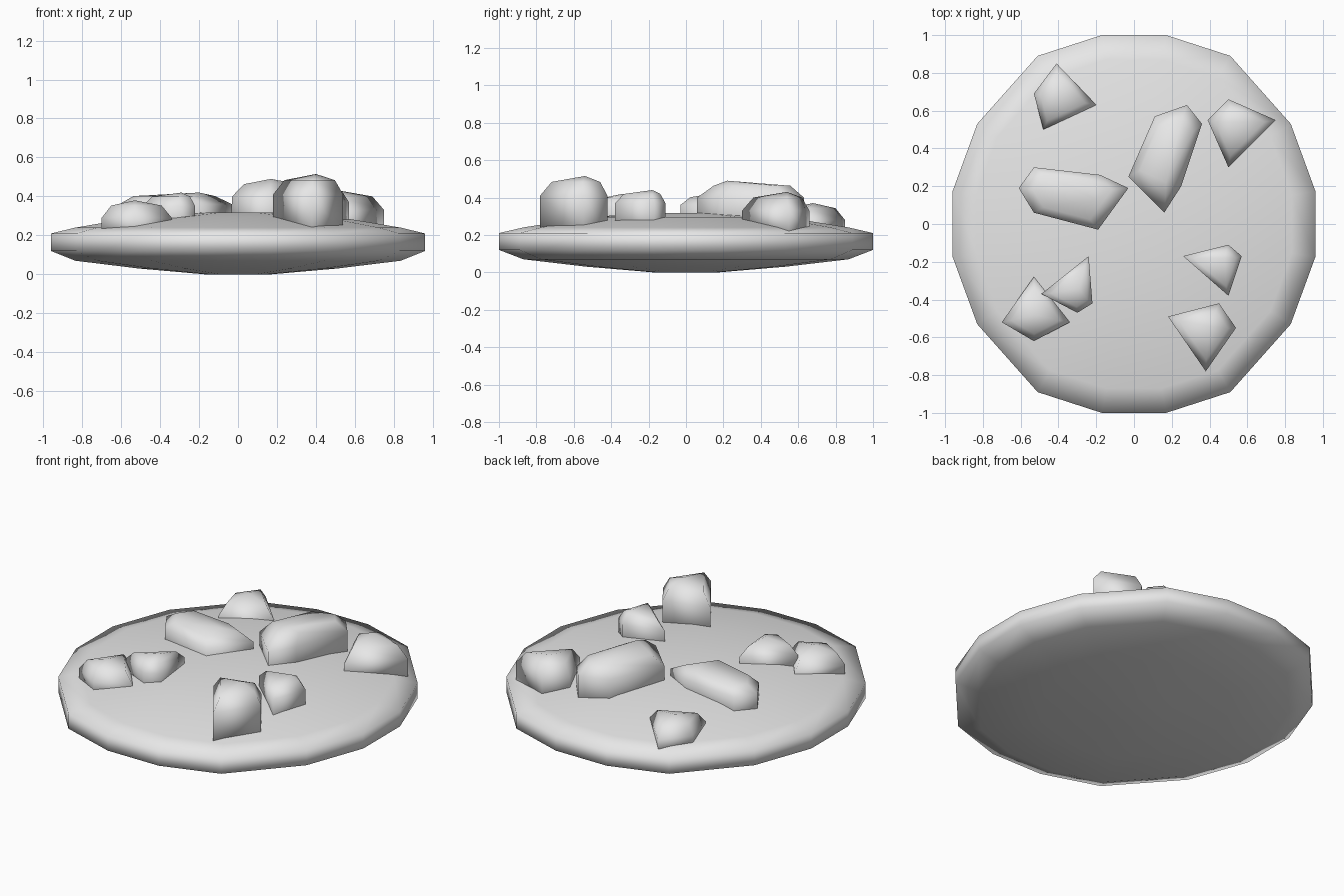
import bpy
import bmesh
from mathutils import Vector

old = bpy.data.objects.get("Cube")
if old:
    bpy.data.objects.remove(old, do_unlink=True)

grey = bpy.data.materials.new("light grey")
grey.use_nodes = True
grey.diffuse_color = (0.8, 0.8, 0.8, 1)
grey.node_tree.nodes["Principled BSDF"].inputs["Base Color"].default_value = grey.diffuse_color


def stack_rings(name, rings):
    """Join closed rings of points, bottom to top, and cap both ends."""
    bm = bmesh.new()
    loops = [[bm.verts.new(p) for p in ring] for ring in rings]
    for low, high in zip(loops, loops[1:]):
        count = len(low)
        for i in range(count):
            j = (i + 1) % count
            if len(high) == 1:
                bm.faces.new((low[i], low[j], high[0]))
            else:
                bm.faces.new((low[i], low[j], high[j], high[i]))
    for loop in (loops[0], loops[-1]):
        if len(loop) > 2:
            bm.faces.new(loop)
    bmesh.ops.recalc_face_normals(bm, faces=bm.faces)
    for face in bm.faces:
        face.smooth = True
    mesh = bpy.data.meshes.new(name)
    bm.to_mesh(mesh)
    bm.free()
    mesh.materials.append(grey)
    obj = bpy.data.objects.new(name, mesh)
    bpy.context.collection.objects.link(obj)
    return obj


# Domed disc: one quarter of the rim, mirrored round
quarter = [(0.96, 0.175), (0.83, 0.53), (0.51, 0.89), (0.17, 1.0)]
rim = list(quarter)
rim += [(-x, y) for x, y in reversed(quarter)]
rim += [(-x, -y) for x, y in quarter]
rim += [(x, -y) for x, y in reversed(quarter)]
profile = [(0.175, 0.0), (0.53, 0.03), (0.87, 0.07), (1, 0.12),
           (1, 0.21), (0.87, 0.24), (0.53, 0.295), (0.175, 0.318)]
stack_rings("biscuit_base", [[(x * s, y * s, z) for x, y in rim] for s, z in profile])


def chip(name, outline, shoulder, peak):
    """Upright walls, a sloped shoulder and a blunt peak."""
    peak = Vector(peak)
    middle = sum((Vector(p) for p in outline), Vector((0, 0))) / len(outline)
    crown = shoulder + (peak.z - shoulder) * 0.7
    inset = [middle.lerp(Vector(p), 0.72) for p in outline]
    stack_rings(name, [
        [(x, y, 0.2) for x, y in outline],
        [(x, y, shoulder) for x, y in outline],
        [(p.x, p.y, crown) for p in inset],
        [peak],
    ])


# Chunks embedded in the upper surface
chip("back_right_chip",
     [(-0.41, 0.85), (-0.2, 0.63), (-0.48, 0.5), (-0.53, 0.69)],
     0.28, (-0.4, 0.68, 0.37))
chip("long_back_chip",
     [(-0.03, 0.25), (0.11, 0.57), (0.28, 0.63), (0.36, 0.53), (0.25, 0.2), (0.16, 0.06)],
     0.4, (0.17, 0.22, 0.49))
chip("long_middle_chip",
     [(-0.61, 0.19), (-0.53, 0.3), (-0.18, 0.26), (-0.03, 0.19), (-0.19, -0.03), (-0.53, 0.06)],
     0.36, (-0.2, 0.13, 0.42))
chip("back_left_chip",
     [(0.39, 0.55), (0.5, 0.66), (0.75, 0.55), (0.5, 0.3)],
     0.33, (0.52, 0.54, 0.43))
chip("small_left_chip",
     [(0.26, -0.17), (0.5, -0.11), (0.57, -0.17), (0.5, -0.38)],
     0.37, (0.48, -0.18, 0.44))
chip("front_left_chip",
     [(0.18, -0.49), (0.45, -0.42), (0.54, -0.55), (0.38, -0.78)],
     0.41, (0.4, -0.54, 0.515))
chip("front_right_chip",
     [(-0.53, -0.28), (-0.34, -0.52), (-0.53, -0.62), (-0.7, -0.52)],
     0.29, (-0.53, -0.48, 0.38))
chip("small_right_chip",
     [(-0.24, -0.17), (-0.22, -0.42), (-0.3, -0.47), (-0.49, -0.37)],
     0.35, (-0.29, -0.34, 0.42))
